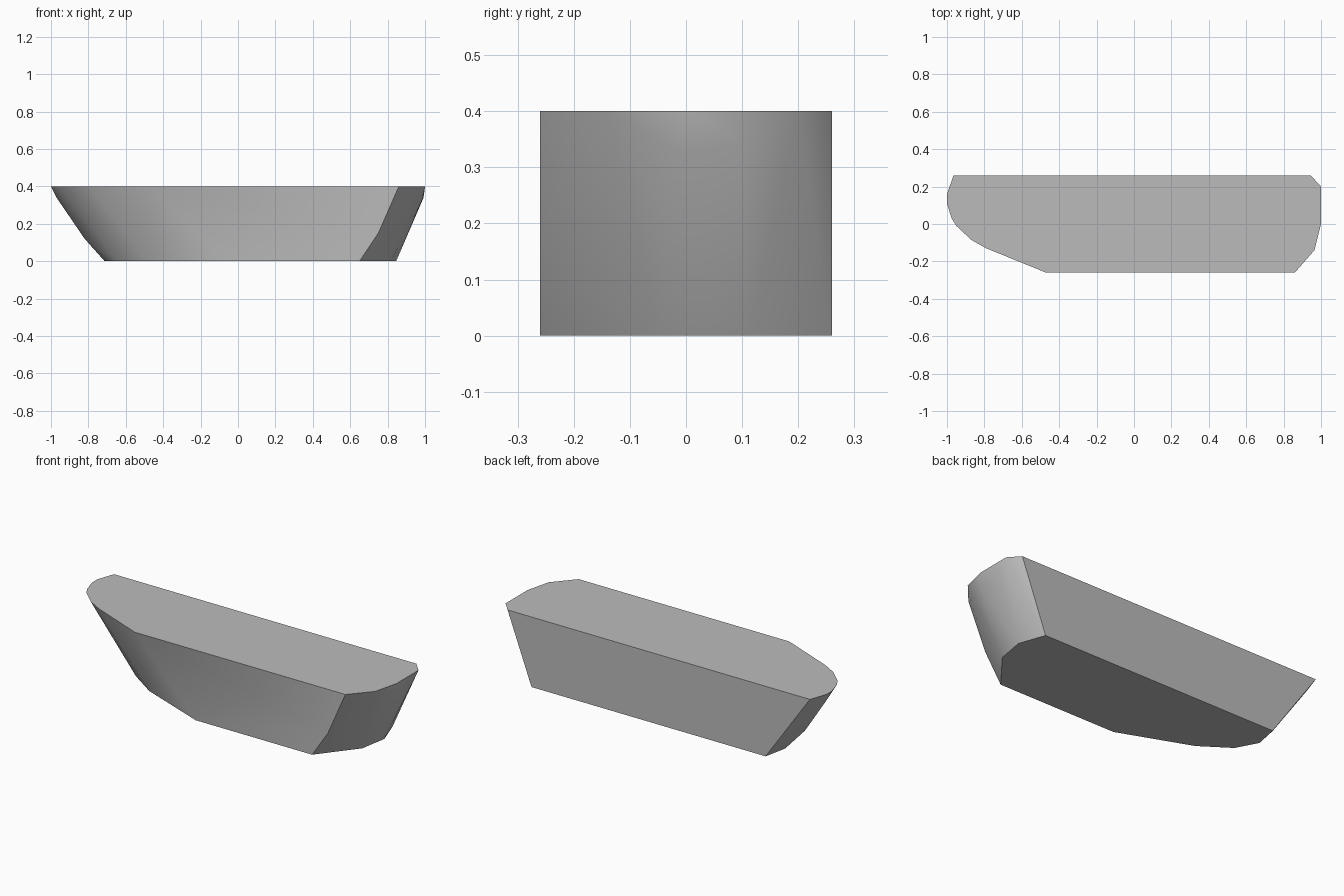
import bpy, bmesh, math

if "Cube" in bpy.data.objects:
    bpy.data.objects.remove(bpy.data.objects["Cube"], do_unlink=True)

# Rim outline at the top, and the smaller base outline
TOP, HALF = 0.4, 0.26
rim = [(-0.965, HALF), (0.945, HALF), (1, 0.2), (1, 0), (0.965, -0.14),
       (0.86, -HALF), (-0.47, -HALF), (-0.79, -0.13), (-0.87, -0.085),
       (-0.95, -0.01), (-0.975, 0.03), (-1, 0.11), (-1, 0.16)]
base = [(-0.685, HALF), (0.794, HALF), (0.846, 0.112), (0.818, -0.047),
        (0.65, -HALF), (-0.085, -HALF), (-0.487, -0.105),
        (-0.65, 0.006), (-0.713, 0.124)]
# Bulges of the slanted ends between base and rim
bulges = [(-0.97, 0.12, 0.34), (-0.82, 0.1, 0.12), (0.992, 0.1, 0.34),
          (0.985, -0.02, 0.33), (0.75, -HALF, 0.15)]

# Solid block as the convex skin of the outlines
bm = bmesh.new()
for x, y in rim:
    bm.verts.new((x, y, TOP))
for x, y in base:
    bm.verts.new((x, y, 0))
for point in bulges:
    bm.verts.new(point)
hull = bmesh.ops.convex_hull(bm, input=bm.verts)
unused = {e for e in hull["geom_interior"] + hull["geom_unused"]
          if isinstance(e, bmesh.types.BMVert)}
bmesh.ops.delete(bm, geom=list(unused), context="VERTS")
bmesh.ops.dissolve_limit(bm, angle_limit=math.radians(0.5),
                         verts=bm.verts, edges=bm.edges)
bmesh.ops.recalc_face_normals(bm, faces=bm.faces)

mesh = bpy.data.meshes.new("hull_block")
bm.to_mesh(mesh)
bm.free()
block = bpy.data.objects.new("hull_block", mesh)
bpy.context.collection.objects.link(block)

# Plain grey
grey = bpy.data.materials.new("grey")
grey.use_nodes = True
colour = (0.5, 0.5, 0.5, 1)
grey.diffuse_color = colour
grey.node_tree.nodes["Principled BSDF"].inputs["Base Color"].default_value = colour
mesh.materials.append(grey)

# Smooth ends, sharp rim and corners
bpy.ops.object.select_all(action="DESELECT")
block.select_set(True)
bpy.context.view_layer.objects.active = block
bpy.ops.object.shade_smooth_by_angle(angle=math.radians(38))
